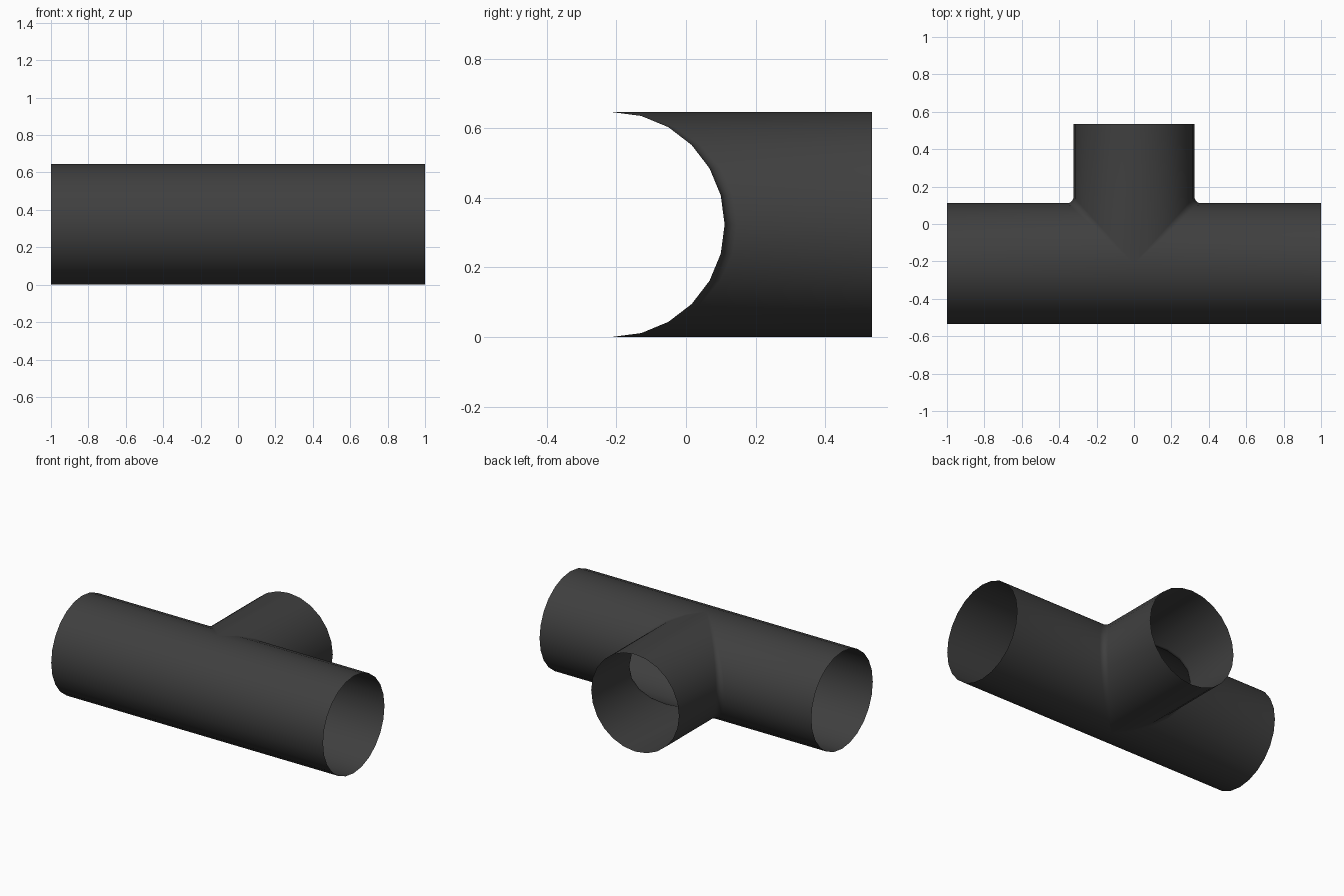
import bpy, bmesh
from math import sin, cos, pi

if "Cube" in bpy.data.objects:
    bpy.data.objects.remove(bpy.data.objects["Cube"])

R = 0.323          # pipe radius
CY = -0.212        # axis of the straight run
END = 0.535        # mouth of the branch
FILLET = 0.035     # crotch rounding
STEPS = 12         # segments per half circle

bm = bmesh.new()


def skin(rows):
    """Join rows of points into a sheet of quads."""
    grid = [[bm.verts.new(p) for p in row] for row in rows]
    for a, b in zip(grid, grid[1:]):
        for i in range(len(a) - 1):
            bm.faces.new((a[i], a[i + 1], b[i + 1], b[i]))


# Each side: front of the run turning through the fillet into the branch
for side in (-1, 1):
    rows = []
    for i in range(STEPS + 1):
        a = -pi / 2 + pi * i / STEPS
        c = max(0, R * cos(a))
        z = R + R * sin(a)
        r = FILLET * max(0, cos(a))
        row = [(side, CY + c, z)]
        for k in range(5):
            t = k / 4 * pi / 2
            row.append((side * (c + r - r * sin(t)), CY + c + r - r * cos(t), z))
        row.append((side * c, END, z))
        rows.append(row)
    skin(rows)

# Plain half of the straight run
rows = []
for i in range(STEPS + 1):
    a = pi / 2 + pi * i / STEPS
    rows.append([(x, CY + R * cos(a), R + R * sin(a)) for x in (-1, 0, 1)])
skin(rows)

bmesh.ops.remove_doubles(bm, verts=bm.verts, dist=0.0005)
bmesh.ops.recalc_face_normals(bm, faces=bm.faces)
# Make the shell face outward, judged by its lowest-y faces
probe = min(bm.faces, key=lambda f: f.calc_center_median().y)
if probe.normal.y > 0:
    bmesh.ops.reverse_faces(bm, faces=bm.faces)

mesh = bpy.data.meshes.new("tee_pipe")
bm.to_mesh(mesh)
bm.free()
pipe = bpy.data.objects.new("tee_pipe", mesh)
bpy.context.collection.objects.link(pipe)

# Dark grey plastic
mat = bpy.data.materials.new("dark_plastic")
mat.diffuse_color = (0.05, 0.05, 0.05, 1)
mat.use_nodes = True
mat.node_tree.nodes["Principled BSDF"].inputs["Base Color"].default_value = mat.diffuse_color
mesh.materials.append(mat)

bpy.context.view_layer.objects.active = pipe
pipe.select_set(True)
bpy.ops.object.shade_smooth_by_angle(angle=pi / 3)
